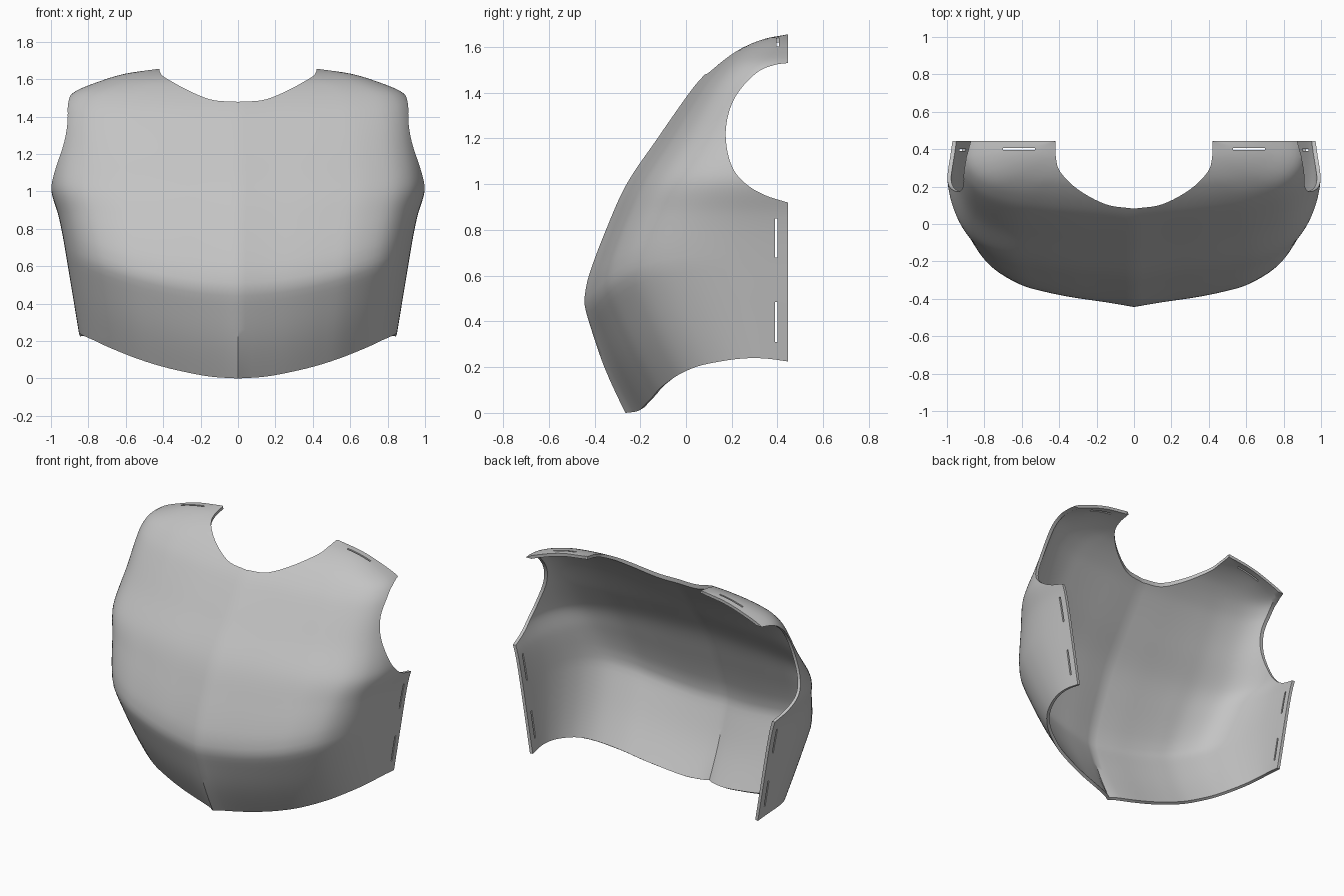
import bpy, bmesh, math

if "Cube" in bpy.data.objects:
    bpy.data.objects.remove(bpy.data.objects["Cube"], do_unlink=True)

BACK, TOP, THICK = 0.445, 1.655, 0.02


def curve(pts, x):
    """Smooth Hermite interpolation through (x, value) points."""
    n = len(pts) - 1
    x = min(max(x, pts[0][0]), pts[n][0])
    i = next(k for k in range(n) if x <= pts[k + 1][0])

    def slope(a, b):
        return (pts[b][1] - pts[a][1]) / (pts[b][0] - pts[a][0])
    h = pts[i + 1][0] - pts[i][0]
    m0, m1 = slope(max(i - 1, 0), i + 1), slope(i, min(i + 2, n))
    t = (x - pts[i][0]) / h
    return ((2*t**3 - 3*t**2 + 1) * pts[i][1] + (t**3 - 2*t**2 + t) * h * m0
            + (3*t**2 - 2*t**3) * pts[i + 1][1] + (t**3 - t**2) * h * m1)


# Centre line depth and half width by height
depth = [(-.1, -.21), (0, -.265), (.2, -.357), (.4, -.425), (.47, -.443), (.51, -.443), (.6, -.425),
         (.8, -.35), (1, -.26), (1.2, -.125), (1.4, .015), (1.47, .073), (1.55, .16), (1.6, .235),
         (1.64, .34), (TOP, .437)]
width = [(0, .81), (.24, .85), (.5, .893), (.75, .935), (.87, .96), (1, .998), (1.08, .997),
         (1.25, .968), (1.4, .945), (1.48, .92), (1.535, .87), (1.585, .75), (1.63, .6), (TOP, .43)]

# Cross-section from centre to side: across, backward, hem height
section = [(0, 0, 0), (.18, .03, .01), (.36, .057, .037), (.52, .09, .07), (.67, .135, .112),
           (.82, .23, .165), (.91, .35, .203), (.965, .5, .225), (.993, .66, .238), (1, .82, .238),
           (.995, 1, .225)]
columns = [[(i, p[k]) for i, p in enumerate(section)] for k in range(3)]


def shell_point(u, v):
    a = abs(u) * (len(section) - 1)
    across, back, hem = (curve(c, a) for c in columns)
    lift = 0.18 * across ** 2
    s0 = hem - lift
    s = s0 + (TOP - s0) * math.sin(v * math.pi / 2)
    f = min(max((s - 0.49) / 0.75, 0), 1)
    z = s + lift * (1 - f * f * (3 - 2 * f))
    round_low = min(max((0.49 - s) / 0.49, 0), 1)
    back = max(back, 0) ** (1 - 0.3 * round_low)
    yc = curve(depth, s)
    x = math.copysign(across * curve(width, z), u)
    return x, yc + (BACK - yc) * back, z


def make_object(name, verts, faces):
    me = bpy.data.meshes.new(name)
    me.from_pydata(verts, [], faces)
    bm = bmesh.new()
    bm.from_mesh(me)
    if len(verts) < 200:
        bmesh.ops.recalc_face_normals(bm, faces=bm.faces)
    bm.to_mesh(me)
    bm.free()
    ob = bpy.data.objects.new(name, me)
    bpy.context.collection.objects.link(ob)
    return ob


def prism(name, outline, lo, hi, place):
    n = len(outline)
    verts = [place(a, b, c) for c in (lo, hi) for a, b in outline]
    faces = [tuple(range(n)), tuple(range(n, 2 * n))]
    faces += [(i, (i + 1) % n, n + (i + 1) % n, n + i) for i in range(n)]
    return make_object(name, verts, faces)


def box(a0, a1, b0, b1):
    return [(a0, b0), (a1, b0), (a1, b1), (a0, b1)]


def smooth_outline(pts, steps=5):
    out = []
    cs = [[(i, p[k]) for i, p in enumerate(pts)] for k in (0, 1)]
    for i in range((len(pts) - 1) * steps + 1):
        out.append(tuple(curve(c, i / steps) for c in cs))
    return out


# Breastplate shell
NU, NV = 80, 70
verts = [shell_point(2 * i / NU - 1, j / NV) for j in range(NV + 1) for i in range(NU + 1)]
faces = []
for j in range(NV):
    for i in range(NU):
        k = j * (NU + 1) + i
        faces.append((k, k + 1, k + NU + 2, k + NU + 1))
plate = make_object("breastplate", verts, faces)
bpy.context.view_layer.objects.active = plate
plate.select_set(True)


def apply(mod):
    bpy.ops.object.modifier_apply(modifier=mod.name)


solid = plate.modifiers.new("thickness", 'SOLIDIFY')
solid.thickness, solid.offset = THICK, -1
apply(solid)
for v in plate.data.vertices:
    v.co.y = min(v.co.y, BACK)

# Neck opening
half = smooth_outline([(0, .082), (.15, .105), (.3, .185), (.395, .28), (.418, .36), (.42, BACK)])
neck = half + [(.42, .7), (-.42, .7)] + [(-x, y) for x, y in reversed(half[1:])]
cutters = [prism("neck_cutter", neck, 1.2, 2, lambda a, b, c: (a, b, c))]

# Arm openings and strap slots on both sides
arm = smooth_outline([(BACK, 1.53), (.39, 1.522), (.32, 1.495), (.25, 1.43), (.2, 1.35), (.175, 1.25),
                      (.18, 1.15), (.21, 1.06), (.27, .995), (.35, .95), (BACK, .92)])
arm += [(.7, .85), (.7, 1.53)]
for side, s in (("left", 1), ("right", -1)):
    def sideways(a, b, c, s=s):
        return s * c, a, b

    def upright(a, b, c, s=s):
        return s * a, b, c
    cutters.append(prism(side + "_arm_cutter", arm, .6, 1.3, sideways))
    for z0, z1 in ((.31, .485), (.68, .85)):
        cutters.append(prism(side + "_side_slot_cutter", box(.39, .401, z0, z1), .6, 1.3, sideways))
    cutters.append(prism(side + "_shoulder_slot_cutter", box(.53, .7, .395, .406), 1.5, 1.8, upright))

for c in cutters:
    cut = plate.modifiers.new("cut", 'BOOLEAN')
    cut.operation, cut.solver, cut.object = 'DIFFERENCE', 'EXACT', c
    apply(cut)
for c in cutters:
    bpy.data.objects.remove(c, do_unlink=True)

# Grey material
mat = bpy.data.materials.new("grey")
mat.use_nodes = True
colour = (.55, .55, .55, 1)
mat.diffuse_color = colour
mat.node_tree.nodes["Principled BSDF"].inputs["Base Color"].default_value = colour
plate.data.materials.clear()
plate.data.materials.append(mat)
for p in plate.data.polygons:
    p.material_index = 0
bpy.ops.object.shade_smooth_by_angle(angle=math.radians(35))
